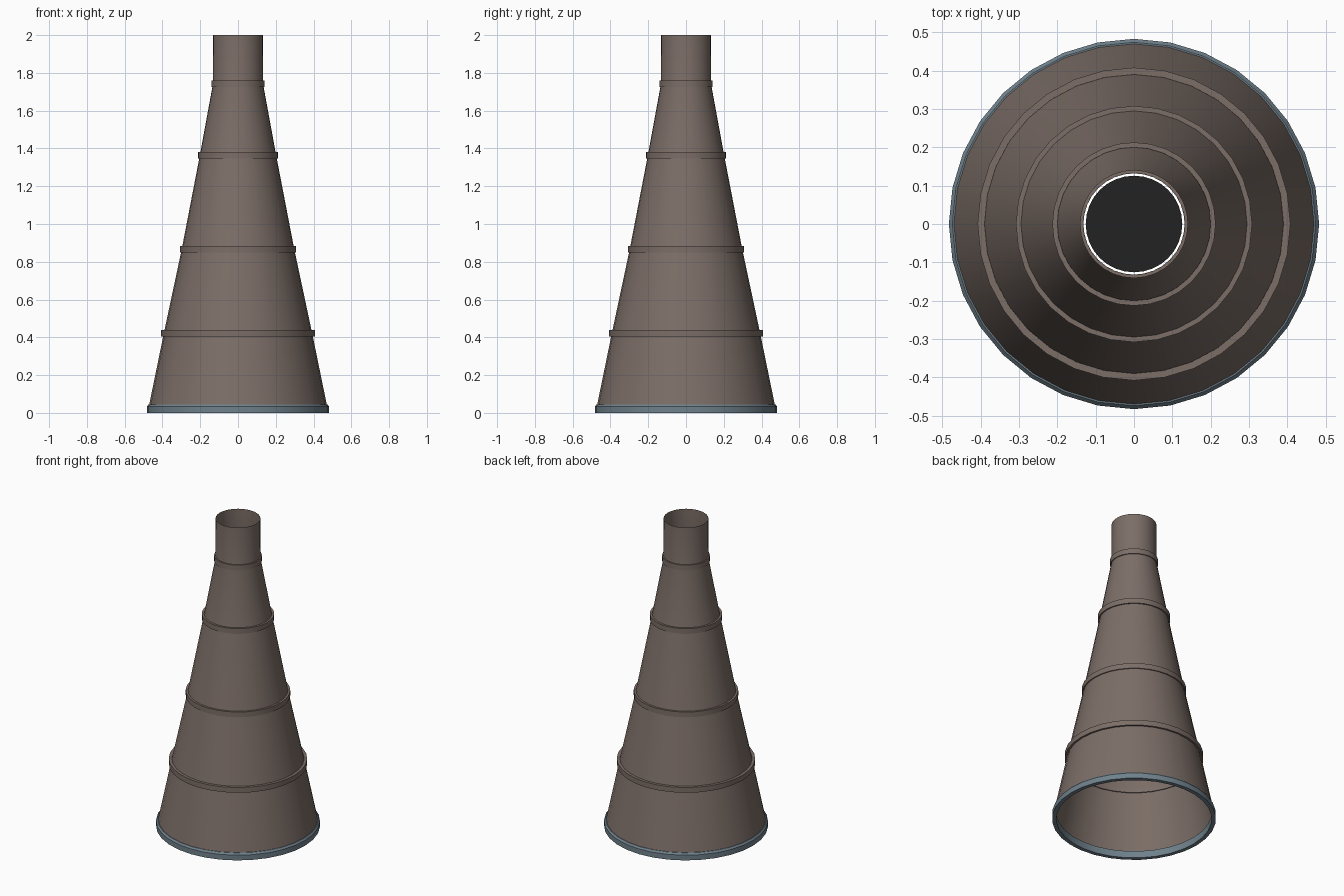
import bpy
import bmesh
from math import cos, sin, tau, radians

cube = bpy.data.objects.get("Cube")
if cube:
    bpy.data.objects.remove(cube, do_unlink=True)

SIDES = 32


def material(name, rgb):
    mat = bpy.data.materials.new(name)
    mat.use_nodes = True
    colour = (*rgb, 1)
    mat.diffuse_color = colour
    mat.node_tree.nodes["Principled BSDF"].inputs["Base Color"].default_value = colour
    return mat


brown = material("warm brown", (0.20, 0.155, 0.135))
blue = material("slate blue", (0.16, 0.22, 0.26))
black = material("soot black", (0.016, 0.016, 0.016))


def lathe(name, profile, mat, closed=False):
    """Spin an (r, z) profile, listed upwards on its outside, about z."""
    bm = bmesh.new()
    loops = [[bm.verts.new((r * cos(tau * i / SIDES), r * sin(tau * i / SIDES), z))
              for i in range(SIDES)] for r, z in profile]
    pairs = list(zip(loops, loops[1:]))
    if closed:
        pairs.append((loops[-1], loops[0]))
    for low, high in pairs:
        for i in range(SIDES):
            j = (i + 1) % SIDES
            bm.faces.new((low[i], low[j], high[j], high[i]))
    return finish(name, bm, mat)


def finish(name, bm, mat):
    mesh = bpy.data.meshes.new(name)
    bm.to_mesh(mesh)
    bm.free()
    mesh.materials.append(mat)
    obj = bpy.data.objects.new(name, mesh)
    bpy.context.collection.objects.link(obj)
    bpy.ops.object.select_all(action="DESELECT")
    obj.select_set(True)
    bpy.context.view_layer.objects.active = obj
    bpy.ops.object.shade_smooth_by_angle(angle=radians(30))
    return obj


# Open tapering shell with a straight neck
lathe("tapered_shell", [(0.475, 0.02), (0.393, 0.42), (0.298, 0.866),
                        (0.202, 1.364), (0.133, 1.74), (0.132, 2.0)], brown)

# Raised bands over the shell joints: outer radius, inner radius, middle height
bands = [(0.408, 0.39, 0.422), (0.308, 0.295, 0.866),
         (0.213, 0.2, 1.364), (0.141, 0.133, 1.743)]
for n, (outer, inner, z) in enumerate(bands, 1):
    low, high = z - 0.017, z + 0.017
    lathe(f"band_{n}", [(inner, low), (outer, low), (outer, high), (inner, high)],
          brown, closed=True)

# Chamfered foot ring
lathe("foot_ring", [(0.458, 0), (0.483, 0), (0.483, 0.034),
                    (0.474, 0.045), (0.458, 0.045)], blue, closed=True)

# Dark disc inside the neck
bm = bmesh.new()
bmesh.ops.create_circle(bm, cap_ends=True, radius=0.126, segments=SIDES)
bmesh.ops.translate(bm, verts=bm.verts, vec=(0, 0, 1.74))
finish("inner_disc", bm, black)
